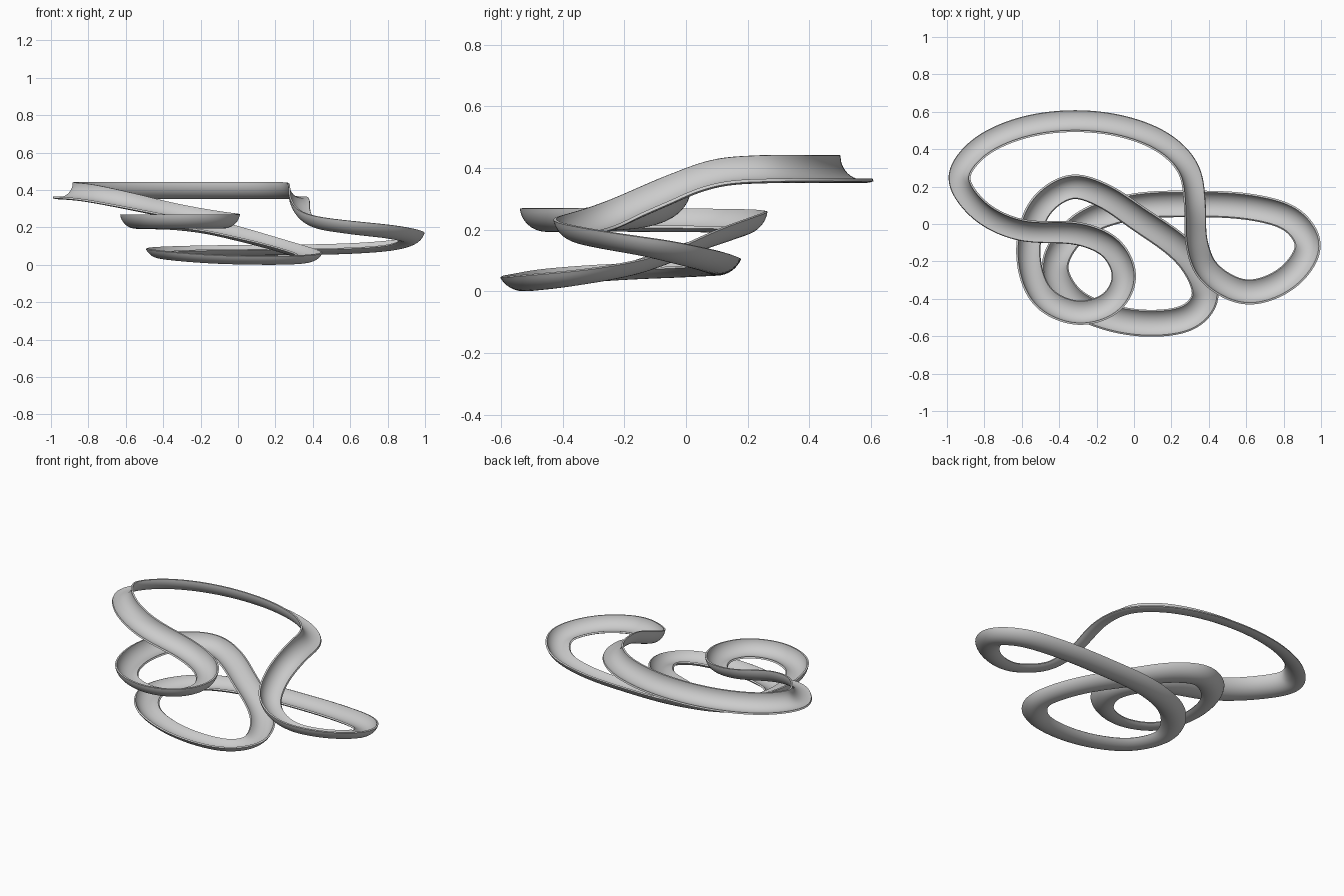
import bpy, bmesh, math
from mathutils import Vector

if "Cube" in bpy.data.objects:
    bpy.data.objects.remove(bpy.data.objects["Cube"])

STEPS = 12
RADIUS, HALF_ANGLE, THICK, ARC = .081, math.radians(57), .01, 14

# Upper loop: level elliptical arc, run clockwise from left to right
upper_loop = []
for i in range(7):
    a = math.radians(175 - 27 * i)
    upper_loop.append((-.315 + .628 * math.cos(a), .213 + .34 * math.sin(a), .397))

# Remaining centre line: the right loop, lower loop and small middle loop
descent = [
    (.328, .09, .383), (.335, -.10, .31), (.40, -.26, .24), (.60, -.367, .205),
    (.82, -.29, .18), (.933, -.12, .15), (.85, .02, .118), (.63, .09, .098),
    (.30, .107, .09), (-.02, .09, .088), (-.29, -.01, .083), (-.427, -.22, .074),
    (-.34, -.40, .06), (-.15, -.495, .045), (.09, -.532, .038), (.30, -.495, .04),
    (.385, -.38, .053), (.29, -.17, .09), (.02, .03, .165), (-.17, .155, .208),
    (-.34, .20, .228), (-.51, .08, .233), (-.566, -.17, .235), (-.49, -.39, .235),
    (-.30, -.476, .235), (-.12, -.42, .235), (-.052, -.28, .237),
    (-.12, -.13, .248), (-.30, -.05, .28), (-.60, -.037, .345), (-.82, .065, .387),
]


def bank(z):
    """Right-hand side of travel is raised more the higher the track is."""
    return math.radians(min(36, 110 * z))


def spline(pts):
    """Closed centripetal Catmull-Rom through all points."""
    out, n = [], len(pts)

    def mix(a, b, ta, tb, s):
        return a * ((tb - s) / (tb - ta)) + b * ((s - ta) / (tb - ta))

    for i in range(n):
        p = [Vector(pts[(i + k) % n]) for k in (-1, 0, 1, 2)]
        t = [0.0]
        for a, b in zip(p, p[1:]):
            t.append(t[-1] + math.sqrt((b - a).length))
        for k in range(STEPS):
            s = t[1] + (t[2] - t[1]) * k / STEPS
            a = [mix(p[j], p[j + 1], t[j], t[j + 1], s) for j in range(3)]
            b = [mix(a[j], a[j + 1], t[j], t[j + 2], s) for j in range(2)]
            out.append(mix(b[0], b[1], t[1], t[2], s))
    return out


def arc(radius, angles):
    drop = RADIUS * math.cos(HALF_ANGLE)
    return [(radius * math.sin(a), drop - radius * math.cos(a)) for a in angles]


# Channel cross-section: a thin curved trough
angles = [HALF_ANGLE * (2 * i / ARC - 1) for i in range(ARC + 1)]
section = arc(RADIUS + THICK / 2, angles) + arc(RADIUS - THICK / 2, angles[::-1])

# Even out the curvature of the sampled path
line = spline(upper_loop + descent)
count = len(line)
for _ in range(12):
    line = [(line[i - 1] + line[i] * 2 + line[(i + 1) % count]) / 4
            for i in range(count)]

# Sweep the section around the closed path
bm = bmesh.new()
rings = []
for i, p in enumerate(line):
    tangent = (line[(i + 1) % count] - line[i - 1]).normalized()
    right = Vector((tangent.y, -tangent.x, 0)).normalized()
    up = right.cross(tangent)
    c, s = math.cos(bank(p.z)), math.sin(bank(p.z))
    across, normal = right * c + up * s, up * c - right * s
    rings.append([bm.verts.new(p + across * u + normal * v) for u, v in section])
m = len(section)
for i in range(count):
    a, b = rings[i], rings[(i + 1) % count]
    for j in range(m):
        k = (j + 1) % m
        bm.faces.new((a[j], a[k], b[k], b[j]))
bmesh.ops.recalc_face_normals(bm, faces=bm.faces[:])

# Rest on the ground plane
low = min(v.co.z for v in bm.verts)
bmesh.ops.translate(bm, verts=bm.verts[:], vec=(0, 0, -low))

mesh = bpy.data.meshes.new("track_channel")
bm.to_mesh(mesh)
bm.free()
track = bpy.data.objects.new("track_channel", mesh)
bpy.context.collection.objects.link(track)
bpy.context.view_layer.objects.active = track
track.select_set(True)
bpy.ops.object.shade_smooth_by_angle(angle=math.radians(40))
